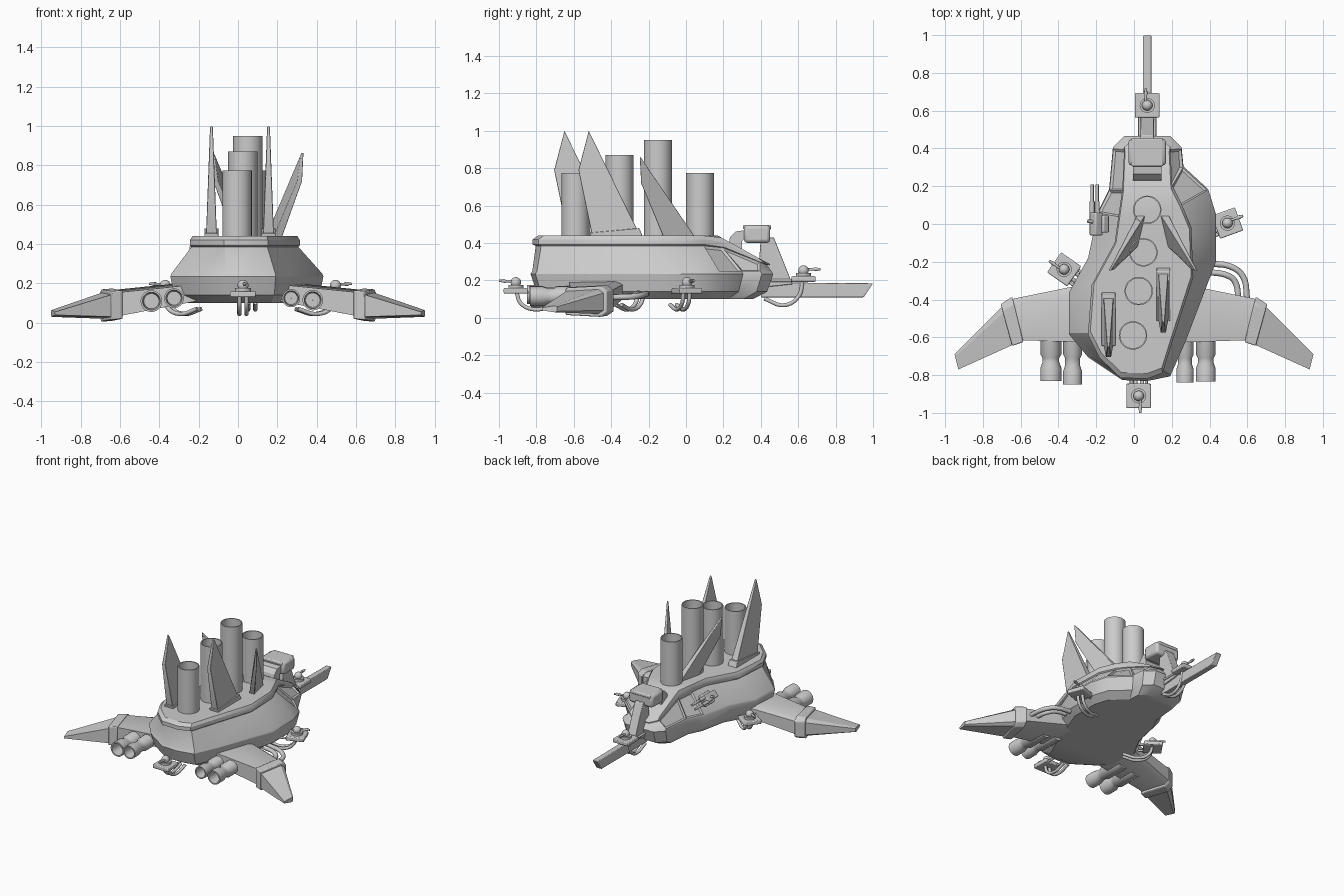
import bpy, bmesh, math
from mathutils import Vector, Matrix

if "Cube" in bpy.data.objects:
    bpy.data.objects.remove(bpy.data.objects["Cube"])


def finish(bm, name, bevel=0.0):
    bmesh.ops.recalc_face_normals(bm, faces=bm.faces)
    me = bpy.data.meshes.new(name)
    bm.to_mesh(me)
    bm.free()
    ob = bpy.data.objects.new(name, me)
    bpy.context.collection.objects.link(ob)
    if bevel:
        m = ob.modifiers.new("bevel", 'BEVEL')
        m.width, m.segments = bevel, 2
    return ob


def loft(name, rings, bevel=0.0, cap=True):
    """Skin closed rings of equal length; even-count caps are filled with strips."""
    bm = bmesh.new()
    vs = [[bm.verts.new(p) for p in r] for r in rings]
    n = len(rings[0])
    for a, b in zip(vs, vs[1:]):
        for i in range(n):
            j = (i + 1) % n
            bm.faces.new((a[i], a[j], b[j], b[i]))
    if cap:
        for r in (vs[0], vs[-1]):
            for i in range(n // 2 - 1):
                bm.faces.new((r[i], r[i + 1], r[n - 2 - i], r[n - 1 - i]))
    return finish(bm, name, bevel)


def box(name, loc, size, rot=None, bevel=0.006):
    bm = bmesh.new()
    bmesh.ops.create_cube(bm, size=1, matrix=Matrix.Diagonal((*size, 1)))
    ob = finish(bm, name, bevel)
    ob.matrix_world = Matrix.Translation(loc) @ (rot or Matrix()).to_4x4()
    return ob


def lathe(name, profile, origin, axis, seg=32):
    """Open surface of revolution: profile is (radius, distance along axis)."""
    q = Vector((0, 0, 1)).rotation_difference(Vector(axis))
    rings = [[Vector(origin) + q @ Vector((r * math.cos(k * math.tau / seg),
              r * math.sin(k * math.tau / seg), d)) for k in range(seg)] for r, d in profile]
    return loft(name, rings, cap=False)


def pipe(name, pts, r, smooth=True):
    cu = bpy.data.curves.new(name, 'CURVE')
    cu.dimensions, cu.bevel_depth, cu.bevel_resolution = '3D', r, 3
    cu.use_fill_caps, cu.resolution_u = True, 6
    if smooth:
        sp = cu.splines.new('BEZIER')
        sp.bezier_points.add(len(pts) - 1)
        for b, p in zip(sp.bezier_points, pts):
            b.co = p
            b.handle_left_type = b.handle_right_type = 'AUTO'
    else:
        sp = cu.splines.new('POLY')
        sp.points.add(len(pts) - 1)
        for b, p in zip(sp.points, pts):
            b.co = (*p, 1)
    ob = bpy.data.objects.new(name, cu)
    bpy.context.collection.objects.link(ob)


# Hull: asymmetric outline at the waist and at the deck
waist = [(-.05, .46), (-.11, .40), (-.13, .18), (-.19, .06), (-.24, -.18), (-.34, -.36),
         (-.34, -.58), (-.24, -.70), (-.06, -.82), (.07, -.825), (.19, -.80), (.27, -.62),
         (.43, -.20), (.43, .05), (.39, .18), (.26, .30), (.25, .40), (.19, .46)]
deck = [(0, .44), (-.05, .40), (-.06, .18), (-.08, .04), (-.10, -.10), (-.22, -.32),
        (-.24, -.58), (-.18, -.70), (-.07, -.805), (.07, -.81), (.15, -.78), (.20, -.62),
        (.31, -.28), (.30, -.02), (.25, .10), (.20, .20), (.19, .40), (.14, .44)]


def hull_ring(t, z, s=1.0):
    """Blend waist to deck by t, scale about the hull centre, droop the nose."""
    out = []
    for (x0, y0), (x1, y1) in zip(waist, deck):
        x, y = x0 + (x1 - x0) * t, y0 + (y1 - y0) * t
        x, y = .05 + (x - .05) * s, -.18 + (y + .18) * s
        f = 1 - .78 * min(1, max(0, (y - .17) / .27))
        out.append((x, y, .25 + (z - .25) * f if z > .25 else z))
    return out


hull = loft("hull", [hull_ring(0, .10, .84), hull_ring(0, .14, .96), hull_ring(0, .235, 1.01),
                     hull_ring(0, .25, .995), hull_ring(1, .385, .99), hull_ring(1, .392, 1.015),
                     hull_ring(1, .42, 1.015), hull_ring(1, .44, .97)])
# recessed side panels near the nose
bm = bmesh.new()
bm.from_mesh(hull.data)
bm.faces.ensure_lookup_table()
bmesh.ops.inset_individual(bm, faces=[bm.faces[3 * 18 + i] for i in (1, 2, 14, 15)],
                           thickness=.015, depth=-.01)
bm.to_mesh(hull.data)
bm.free()

# Smoke stacks: open thin tubes
for x, y, top in ((.07, .075, .775), (.05, -.15, .95), (.025, -.355, .87), (-.005, -.59, .775)):
    lathe("stack", [(.075, 0), (.075, top - .42), (.068, top - .42), (.068, .02)],
          (x, y, .42), (0, 0, 1))


# Dorsal fins: side profile of (x, y, z, half thickness)
def fin(name, pts):
    loft(name, [[(x + s * h, y, z) for x, y, z, h in pts] for s in (-1, 1)], bevel=.003)


for x, y in ((-.135, -.63), (.155, -.50)):
    fin("tall_fin", [(x, y, .43, .028), (x, y - .075, .79, .014), (x, y - .02, 1.0, .007),
                     (x, y + .26, .43, .028)])
    fin("fin_base", [(x, y - .01, .42, .036), (x, y - .015, .455, .036),
                     (x, y + .25, .48, .036), (x, y + .275, .42, .036)])
for s in (-1, 1):
    fin("splayed_fin", [(.10 + s * .10, -.12, .43, .022), (.10 + s * .215, -.24, .72, .012),
                        (.10 + s * .228, -.247, .865, .006), (.10 + s * .06, .05, .43, .022)])


# Wings, sleeves and engines, mirrored
def section(s, xl, yl, xt, yt, z0, z1):
    c = .15
    return [(s * xl, yl, z0 + c * (z1 - z0)), (s * xl, yl, z1 - c * (z1 - z0)),
            (s * (xl + c * (xt - xl)), yl + c * (yt - yl), z1),
            (s * xt, yt, z1 - .01), (s * xt, yt, z0 + .01),
            (s * (xl + c * (xt - xl)), yl + c * (yt - yl), z0)]


for s in (-1, 1):
    loft("inner_wing", [section(s, .22, -.31, .16, -.63, .11, .21),
                        section(s, .66, -.40, .60, -.615, .025, .165)])
    loft("wing_sleeve", [section(s, .645, -.385, .585, -.625, .01, .175),
                         section(s, .705, -.425, .645, -.645, .005, .17)], bevel=.006)
    loft("outer_wing", [section(s, .68, -.42, .62, -.63, .02, .16),
                        section(s, .95, -.69, .93, -.77, .03, .065)])
for x, z, r, end in ((-.44, .11, .055, .83), (-.325, .125, .05, .85),
                     (.27, .125, .046, .84), (.38, .115, .052, .835)):
    e = end - .5
    lathe("engine", [(.001, 0), (r, 0), (r, .19), (r * .8, .21), (r * .8, e - .10), (r, e - .07),
                     (r, e), (r * .82, e), (r * .7, e - .09), (.001, e - .09)],
          (x, -.5, z), (0, -1, 0))


# Turret platforms: plate, ball, twin guns, brackets and under-slung pipes
def turret(loc, deg, drop):
    rot = Matrix.Rotation(math.radians(deg), 4, 'Z')
    M = Matrix.Translation(loc) @ rot

    def P(*p):
        return M @ Vector(p)
    box("turret_plate", P(0, 0, 0), (.13, .13, .03), rot)
    lathe("turret_ring", [(.04, 0), (.04, .022), (.001, .022)], P(0, 0, .01), (0, 0, 1), 20)
    b = bmesh.new()
    bmesh.ops.create_uvsphere(b, u_segments=20, v_segments=12, radius=.028,
                              matrix=Matrix.Translation(P(0, 0, .045)))
    finish(b, "turret_ball")
    pipe("turret_gun", [P(0, .008, .05), P(.09, .008, .053)], .007, False)
    pipe("turret_gun_tip", [P(.055, .008, .052), P(.075, .008, .053)], .010, False)
    for k in (-.04, .04):
        pipe("turret_bracket", [P(0, k, -.008), P(-.17, k, -.008)], .008, False)
    for k in (-.018, .018):
        pipe("turret_pipe", [P(-.005, k, -.01), P(-.025, k, -drop * .65), P(-.10, k, -drop),
                             P(-.21, k, -drop * .75)], .011)


turret((.07, .628, .208), 90, .14)
turret((.025, -.91, .145), -90, .10)
turret((.495, .005, .145), 20, .10)
turret((-.37, -.24, .145), 145, .10)

# Nose: ram blade, sloped neck and cabin box with its duct
loft("ram_blade", [[(x, .40, .11), (x, .95, .11), (x, 1.0, .185), (x, .40, .19)]
                   for x in (.048, .092)], bevel=.004)
loft("nose_neck", [[(x, .38, .16), (x, .57, .18), (x, .47, .43), (x, .40, .43)]
                   for x in (.035, .105)], bevel=.004)
box("cabin", (.07, .38, .448), (.20, .14, .095), bevel=.018)
box("cabin_roof", (.07, .38, .485), (.17, .15, .025), bevel=.008)
loft("cabin_duct", [[(.07 + s * a, y, z) for s, y, z in r] for r, a in (
    ([(-1, .225, .38), (1, .225, .38), (1, .30, .36), (-1, .30, .36)], .075),
    ([(-1, .235, .43), (1, .235, .43), (1, .30, .41), (-1, .30, .41)], .075),
    ([(-1, .265, .462), (1, .265, .462), (1, .31, .42), (-1, .31, .42)], .075),
    ([(-1, .33, .47), (1, .33, .47), (1, .33, .42), (-1, .33, .42)], .075))])

# Side gun on the left flank
tilt = Matrix.Rotation(math.radians(-50), 4, 'Y')
box("side_gun_mount", (-.175, 0, .345), (.09, .09, .04), tilt)
box("side_gun_body", (-.20, .0, .365), (.055, .12, .05), tilt)
for dx, dz in ((-.022, -.01), (.005, .015)):
    pipe("side_gun_barrel", [(-.20 + dx, 0, .365 + dz), (-.20 + dx, .21, .365 + dz)], .009, False)
    pipe("side_gun_jacket", [(-.20 + dx, .05, .365 + dz), (-.20 + dx, .12, .365 + dz)], .013, False)
pipe("side_gun_handle", [(-.20, .01, .37), (-.245, .015, .385)], .009, False)

# Fuel pipes between hull and right wing
for d in (0, .045):
    pipe("fuel_pipe", [(.40, -.21 - d, .13), (.51 - d * .5, -.225 - d, .125),
                       (.575 - d, -.275 - d * .5, .115), (.60 - d, -.40, .11)], .016)

# Smooth shading with sharp edges kept
bpy.ops.object.select_all(action='DESELECT')
for ob in bpy.context.scene.objects:
    if ob.type == 'MESH':
        ob.select_set(True)
        bpy.context.view_layer.objects.active = ob
bpy.ops.object.shade_smooth_by_angle(angle=math.radians(30))
